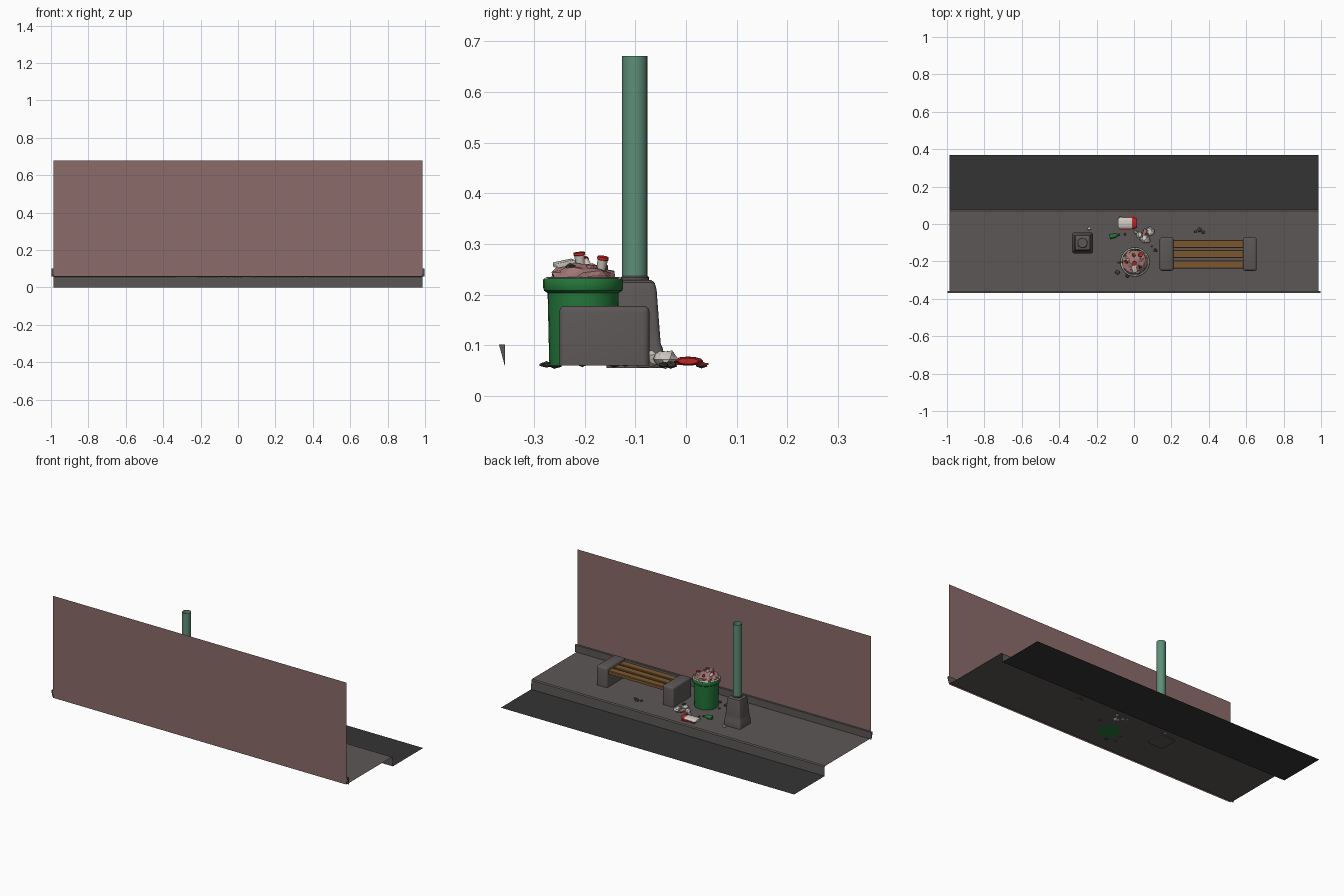
import bpy, bmesh, math, random
from mathutils import Matrix, Vector, Euler

if "Cube" in bpy.data.objects:
    bpy.data.objects.remove(bpy.data.objects["Cube"])

random.seed(4)


def mat(name, r, g, b):
    m = bpy.data.materials.new(name)
    lin = [((c / 255 + 0.055) / 1.055) ** 2.4 for c in (r, g, b)]
    m.diffuse_color = (*lin, 1)
    m.use_nodes = True
    m.node_tree.nodes["Principled BSDF"].inputs["Base Color"].default_value = m.diffuse_color
    return m


WALL = mat("dusty_rose_wall", 140, 107, 107)
STONE = mat("grey_concrete", 92, 87, 86)
ROAD = mat("dark_asphalt", 52, 52, 52)
POST = mat("teal_metal", 94, 142, 120)
GREEN = mat("green_paint", 36, 118, 58)
WOOD = mat("brown_wood", 122, 87, 48)
WHITE = mat("off_white_paper", 205, 200, 192)
RED = mat("red_print", 190, 38, 36)
BAG = mat("pink_rubbish", 162, 118, 116)
DARK = mat("dark_grey_litter", 66, 63, 62)


def finish(bm, name, mats, loc=(0, 0, 0), rot=(0, 0, 0), smooth=True, recalc=True):
    if recalc:
        bmesh.ops.recalc_face_normals(bm, faces=bm.faces)
    me = bpy.data.meshes.new(name)
    bm.to_mesh(me)
    bm.free()
    for m in (mats if isinstance(mats, (list, tuple)) else [mats]):
        me.materials.append(m)
    ob = bpy.data.objects.new(name, me)
    bpy.context.collection.objects.link(ob)
    ob.location, ob.rotation_euler = loc, rot
    if smooth:
        bpy.ops.object.select_all(action='DESELECT')
        ob.select_set(True)
        bpy.context.view_layer.objects.active = ob
        bpy.ops.object.shade_smooth_by_angle(angle=math.radians(35))
    return ob


def strip(name, pts, x, m, closed=False):
    """Sweep a (y, z) profile along x from -x to x."""
    bm = bmesh.new()
    a = [bm.verts.new((-x, y, z)) for y, z in pts]
    b = [bm.verts.new((x, y, z)) for y, z in pts]
    n = len(pts)
    for i in range(n if closed else n - 1):
        j = (i + 1) % n
        bm.faces.new((a[i], b[i], b[j], a[j]))
    if closed:
        bm.faces.new(a)
        bm.faces.new(b[::-1])
    return finish(bm, name, m, smooth=False, recalc=closed)


def lathe(name, prof, mats, loc, n=16, rot=(0, 0, 0), caps=(True, True), scale=(1, 1, 1), rule=None):
    """Turn a (radius, z) profile; rule picks a material from the band number."""
    bm = bmesh.new()
    rings = [[bm.verts.new((r * math.cos(2 * math.pi * k / n) * scale[0],
                            r * math.sin(2 * math.pi * k / n) * scale[1], z))
              for k in range(n)] for r, z in prof]
    for i in range(len(rings) - 1):
        for k in range(n):
            f = bm.faces.new((rings[i][k], rings[i][(k + 1) % n],
                              rings[i + 1][(k + 1) % n], rings[i + 1][k]))
            f.material_index = rule(i) if rule else 0
    if caps[0]:
        bm.faces.new(rings[0][::-1])
    if caps[1]:
        f = bm.faces.new(rings[-1])
        f.material_index = rule(len(rings) - 2) if rule else 0
    return finish(bm, name, mats, loc, rot)


def box(name, size, loc, m, bevel=0.0, rot=(0, 0, 0), seg=3):
    bm = bmesh.new()
    bmesh.ops.create_cube(bm, size=1, matrix=Matrix.Diagonal((*size, 1)))
    if bevel:
        es = [e for e in bm.edges if (e.verts[0].co + e.verts[1].co).z > -size[2] * 0.9]
        bmesh.ops.bevel(bm, geom=es, offset=bevel, segments=seg, affect='EDGES', profile=0.5)
    return finish(bm, name, m, loc, rot)


def lump(name, size, loc, m, rough=0.2, sub=2):
    """Crumpled lump: a jittered icosphere."""
    bm = bmesh.new()
    bmesh.ops.create_icosphere(bm, subdivisions=sub, radius=1)
    for v in bm.verts:
        v.co *= 1 + random.uniform(-rough, rough)
        v.co = Vector([v.co[i] * size[i] for i in range(3)])
    return finish(bm, name, m, loc, smooth=False)


# Street: wall, skirting, pavement with kerb, road
strip("wall", [(-0.369, 0.06), (-0.369, 0.68)], 0.987, WALL)
strip("wall_skirting", [(-0.357, 0.058), (-0.357, 0.102), (-0.369, 0.102)], 0.998, STONE, closed=True)
strip("pavement", [(-0.357, 0.06), (0.07, 0.06), (0.077, 0.055), (0.078, 0.0)], 0.987, STONE)
strip("road", [(0.078, 0.0), (0.37, 0.0)], 0.987, ROAD)

# Lamp post: square pedestal lofted through shrinking sections
bm = bmesh.new()
rings = []
for h, z in [(.056, .055), (.056, .092), (.051, .104), (.049, .13), (.043, .21),
             (.039, .224), (.032, .229)]:
    c = h * 0.2
    xy = []
    for q in range(4):
        for a in range(4):
            t = math.pi / 2 * (q + a / 3)
            s = [(1, 1), (-1, 1), (-1, -1), (1, -1)][q]
            xy.append((s[0] * (h - c) + c * math.cos(t), s[1] * (h - c) + c * math.sin(t)))
    rings.append([bm.verts.new((x, y, z)) for x, y in xy])
for a, b in zip(rings, rings[1:]):
    for k in range(16):
        bm.faces.new((a[k], a[(k + 1) % 16], b[(k + 1) % 16], b[k]))
bm.faces.new(rings[0][::-1])
bm.faces.new(rings[-1])
finish(bm, "lamp_pedestal", STONE, (-0.275, -0.101, 0))
lathe("lamp_collar", [(.028, .228), (.028, .234), (.025, .237)], STONE, (-0.275, -0.101, 0), 20)
lathe("lamp_post", [(.025, .234), (.025, .671)], POST, (-0.275, -0.101, 0), 20, caps=(False, False))

# Bench: two concrete ends and three slats
for i, x in enumerate((0.174, 0.619)):
    box(f"bench_end_{i + 1}", (0.074, 0.178, 0.118), (x, -0.161, 0.119), STONE, 0.012)
for i, y in enumerate((-0.106, -0.161, -0.216)):
    box(f"bench_slat_{i + 1}", (0.38, 0.043, 0.02), (0.397, y, 0.15), WOOD, 0.003, seg=1)

# Litter bin with rolled rim
CX, CY = 0.005, -0.203
lathe("bin", [(.066, .06), (.067, .07), (.070, .203), (.077, .208), (.079, .214), (.079, .229),
              (.077, .232), (.072, .232), (.070, .222)], GREEN, (CX, CY, 0), 28, caps=(True, False))
lathe("bin_bag_edge", [(.076, .2325), (.071, .235), (.068, .225)], WHITE, (CX, CY, 0), 28,
      caps=(False, False))
lump("rubbish_heap", (.068, .068, .034), (CX, CY, .228), BAG, 0.1, 3)


# Drinks cups: white with red lid
def cup(name, loc, rot, s=1.0):
    lathe(name, [(.008 * s, 0), (.0105 * s, .024 * s), (.012 * s, .025 * s), (.011 * s, .030 * s)],
          [WHITE, RED], loc, 12, rot, rule=lambda i: 1 if i >= 1 else 0)


cup("bin_cup_1", (0.0, -0.208, 0.254), (0.1, 0.1, 0))
cup("bin_cup_2", (0.03, -0.168, 0.246), (-0.15, 0.2, 0))
cup("bin_cup_3", (-0.03, -0.19, 0.25), (0.5, -0.6, 0), 0.9)
box("bin_carton", (0.028, 0.04, 0.009), (0.002, -0.24, 0.262), WHITE, 0.002, (0.2, 0.1, 0.3))
for i in range(5):
    a = i * 1.26 + 0.5
    lump(f"bin_scrap_{i + 1}", (.012, .012, .008),
         (CX + .038 * math.cos(a), CY + .038 * math.sin(a), .254),
         (BAG, WOOD, WHITE, BAG, DARK)[i], 0.2, 1)

# Crushed paper box with red end, on a red scrap
lathe("crushed_box", [(.022, -.045), (.03, -.038), (.03, .03), (.029, .045), (.02, .057)],
      [WHITE, RED], (-0.04, 0.004, 0.069), 12, (0, math.pi / 2, 0), scale=(.3, 1, 1),
      rule=lambda i: 1 if i >= 2 else 0)
box("red_scrap", (0.075, 0.07, 0.004), (-0.03, 0.004, 0.063), RED, 0, (0, 0, 0.15))

# Crumpled papers, drink can, green bottle
for i, (x, y, s) in enumerate([(.03, -.06, .016), (.085, -.04, .021), (.065, -.08, .022),
                               (.045, -.08, .013), (-.24, -.025, .009), (.01, -.045, .01)]):
    lump(f"crumpled_paper_{i + 1}", (s, s, s * .8), (x, y, .06 + s * .6), WHITE, 0.25)
lathe("drink_can", [(.008, 0), (.01, .003), (.01, .037), (.008, .04)], BAG, (.05, -.065, .071), 12,
      (math.pi / 2 - .1, 0, 2.8))
lathe("green_bottle", [(.011, 0), (.012, .003), (.012, .03), (.005, .042), (.005, .056)], GREEN,
      (-.13, -.068, .071), 12, (0, math.pi / 2, .2))

# Small stones scattered about
for i, (x, y, s) in enumerate([(-.088, -.26, .015), (-.08, -.205, .009), (-.035, -.275, .012),
                               (.113, -.142, .011), (.095, -.12, .008), (.35, -.03, .013),
                               (.37, -.045, .011), (-.07, .03, .013), (-.05, -.055, .008),
                               (-.03, -.282, .008), (.33, -.04, .01)]):
    lump(f"stone_{i + 1}", (s, s, s * .55), (x, y, .062), DARK, 0.15, 1)
